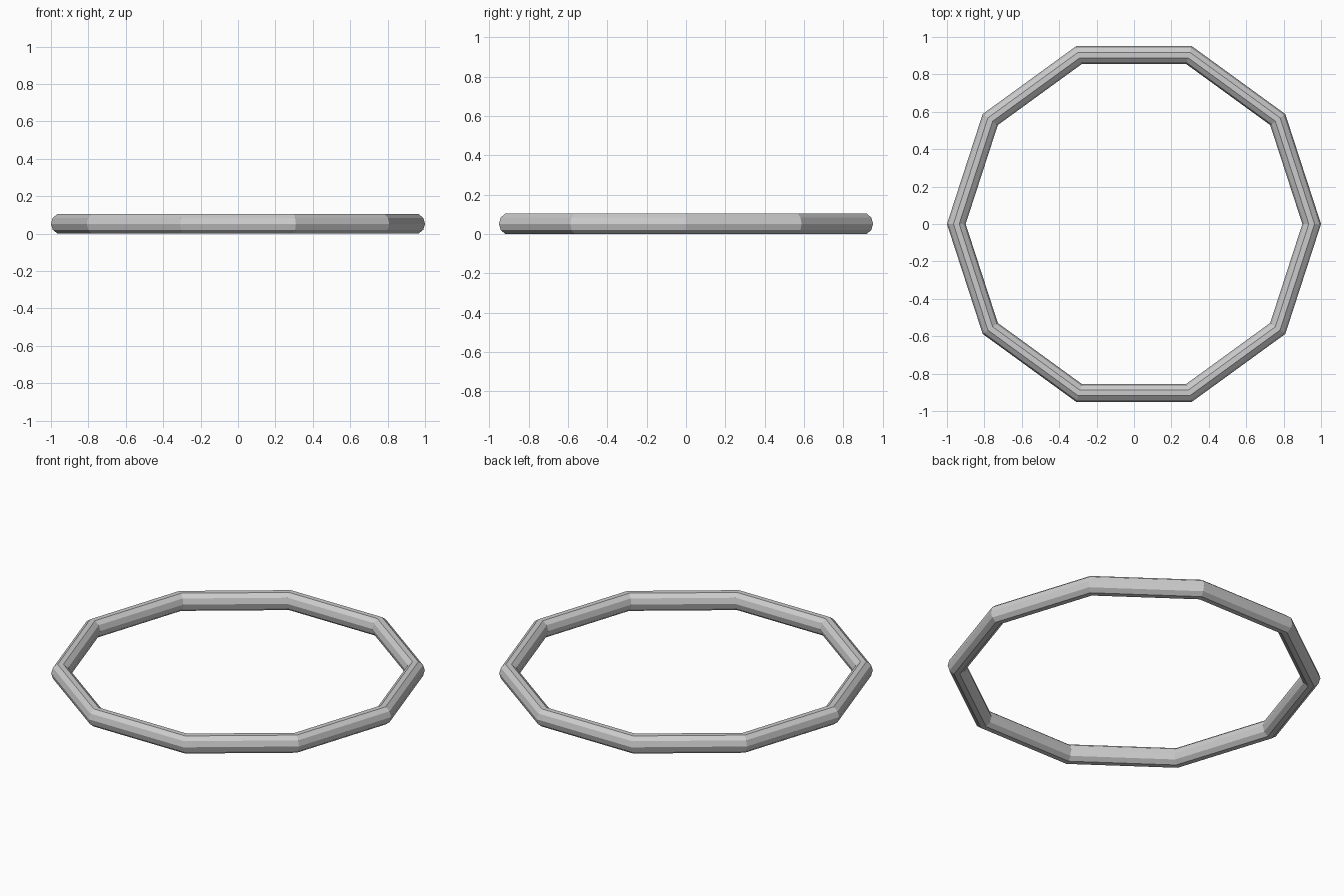
import bpy, bmesh, math

if "Cube" in bpy.data.objects:
    bpy.data.objects.remove(bpy.data.objects["Cube"])

SIDES = 10           # straight segments around the ring
TUBE_SIDES = 10      # flat faces around the tube
RADIUS = 0.95        # ring centre line
HALF_WIDTH = 0.05
HALF_HEIGHT = 0.052

bm = bmesh.new()

# Tube cross-section, flat on top and bottom
peak = max(math.sin(2 * math.pi * j / TUBE_SIDES) for j in range(TUBE_SIDES))
section = []
for j in range(TUBE_SIDES):
    a = 2 * math.pi * j / TUBE_SIDES
    section.append((RADIUS + HALF_WIDTH * math.cos(a),
                    HALF_HEIGHT * (1 + math.sin(a) / peak)))

# One mitred section at each corner of the ring
loops = []
for i in range(SIDES):
    t = 2 * math.pi * i / SIDES
    loops.append([bm.verts.new((r * math.cos(t), r * math.sin(t), z))
                  for r, z in section])

# Skin between neighbouring sections
for i in range(SIDES):
    a, b = loops[i], loops[(i + 1) % SIDES]
    for j in range(TUBE_SIDES):
        k = (j + 1) % TUBE_SIDES
        bm.faces.new((a[j], b[j], b[k], a[k]))
bmesh.ops.recalc_face_normals(bm, faces=bm.faces)

mesh = bpy.data.meshes.new("ring")
bm.to_mesh(mesh)
bm.free()
bpy.context.collection.objects.link(bpy.data.objects.new("ring", mesh))
